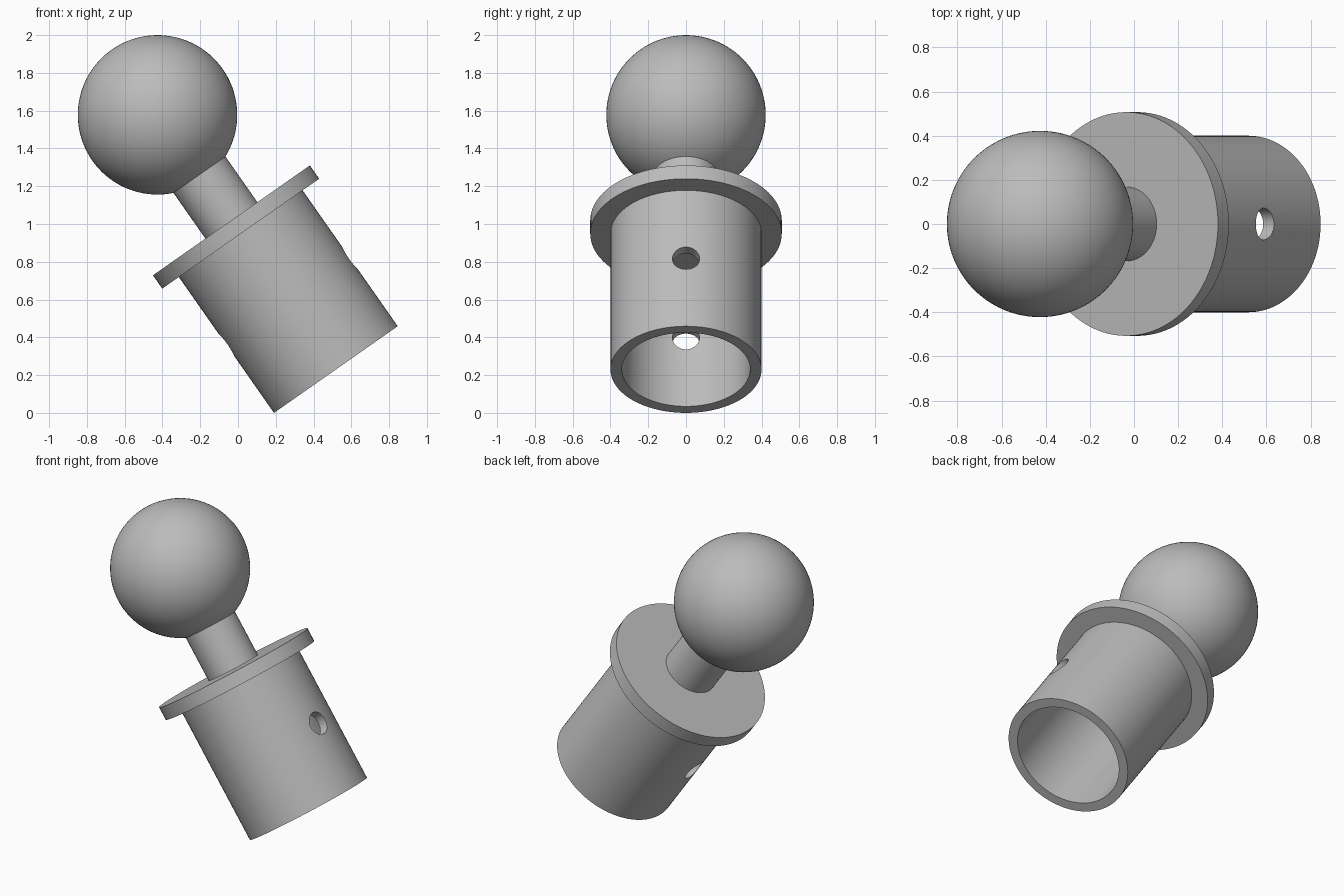
import bpy, bmesh, math
from mathutils import Matrix, Vector

cube = bpy.data.objects.get("Cube")
if cube:
    bpy.data.objects.remove(cube, do_unlink=True)

# One grey finish
grey = bpy.data.materials.new("satin_grey")
grey.use_nodes = True
colour = (0.5, 0.5, 0.5, 1)
grey.diffuse_color = colour
grey.node_tree.nodes["Principled BSDF"].inputs["Base Color"].default_value = colour

# Every part is built along a tilted axis starting at the open rim
TILT = math.radians(35)
FRAME = Matrix.Translation((0.518, 0, 0.2295)) @ Matrix.Rotation(-TILT, 4, 'Y')
SIDES = 96
RIM, BORE, NECK, BALL = 0.4, 0.34, 0.168, 0.422
FLANGE_LOW, FLANGE_TOP, BALL_AT = 0.878, 0.964, 1.646


def finish(name, bm):
    bmesh.ops.remove_doubles(bm, verts=bm.verts, dist=1e-5)
    bmesh.ops.recalc_face_normals(bm, faces=bm.faces)
    mesh = bpy.data.meshes.new(name)
    bm.to_mesh(mesh)
    bm.free()
    mesh.materials.append(grey)
    obj = bpy.data.objects.new(name, mesh)
    obj.matrix_world = FRAME
    bpy.context.collection.objects.link(obj)
    return obj


def lathe(name, profile):
    bm = bmesh.new()
    verts = [bm.verts.new((r, 0, h)) for r, h in profile]
    edges = [bm.edges.new(pair) for pair in zip(verts, verts[1:])]
    bmesh.ops.spin(bm, geom=verts + edges, cent=(0, 0, 0), axis=(0, 0, 1),
                   angle=math.tau, steps=SIDES, use_merge=True)
    return finish(name, bm)


def select_only(obj):
    bpy.ops.object.select_all(action='DESELECT')
    obj.select_set(True)
    bpy.context.view_layer.objects.active = obj


# Hollow socket with its flange, closed at the top
socket = lathe("flanged_socket", [
    (0, FLANGE_LOW), (BORE, FLANGE_LOW), (BORE, 0), (RIM, 0),
    (RIM, FLANGE_LOW), (0.507, FLANGE_LOW), (0.507, FLANGE_TOP), (0, FLANGE_TOP)])

# Cross pin hole through both socket walls
bm = bmesh.new()
bmesh.ops.create_cone(bm, cap_ends=True, segments=48, radius1=0.072, radius2=0.072, depth=1.2,
                      matrix=Matrix.Translation((0, 0, 0.44)) @ Matrix.Rotation(math.pi / 2, 4, 'Y'))
cutter = finish("pin_hole_cutter", bm)
cutter.hide_render = True
cut = socket.modifiers.new("pin_hole", 'BOOLEAN')
cut.operation = 'DIFFERENCE'
cut.solver = 'EXACT'
cut.object = cutter
select_only(socket)
bpy.ops.object.modifier_apply(modifier=cut.name)
bpy.data.objects.remove(cutter, do_unlink=True)

# Neck running from the flange into the ball
neck = lathe("neck", [(NECK, FLANGE_TOP), (NECK, BALL_AT - 0.3)])

# Ball
bm = bmesh.new()
bmesh.ops.create_uvsphere(bm, u_segments=SIDES, v_segments=48, radius=BALL,
                          matrix=Matrix.Translation(Vector((0, 0, BALL_AT))))
ball = finish("ball", bm)

for part in (socket, neck, ball):
    select_only(part)
    bpy.ops.object.shade_smooth_by_angle(angle=math.radians(30))
